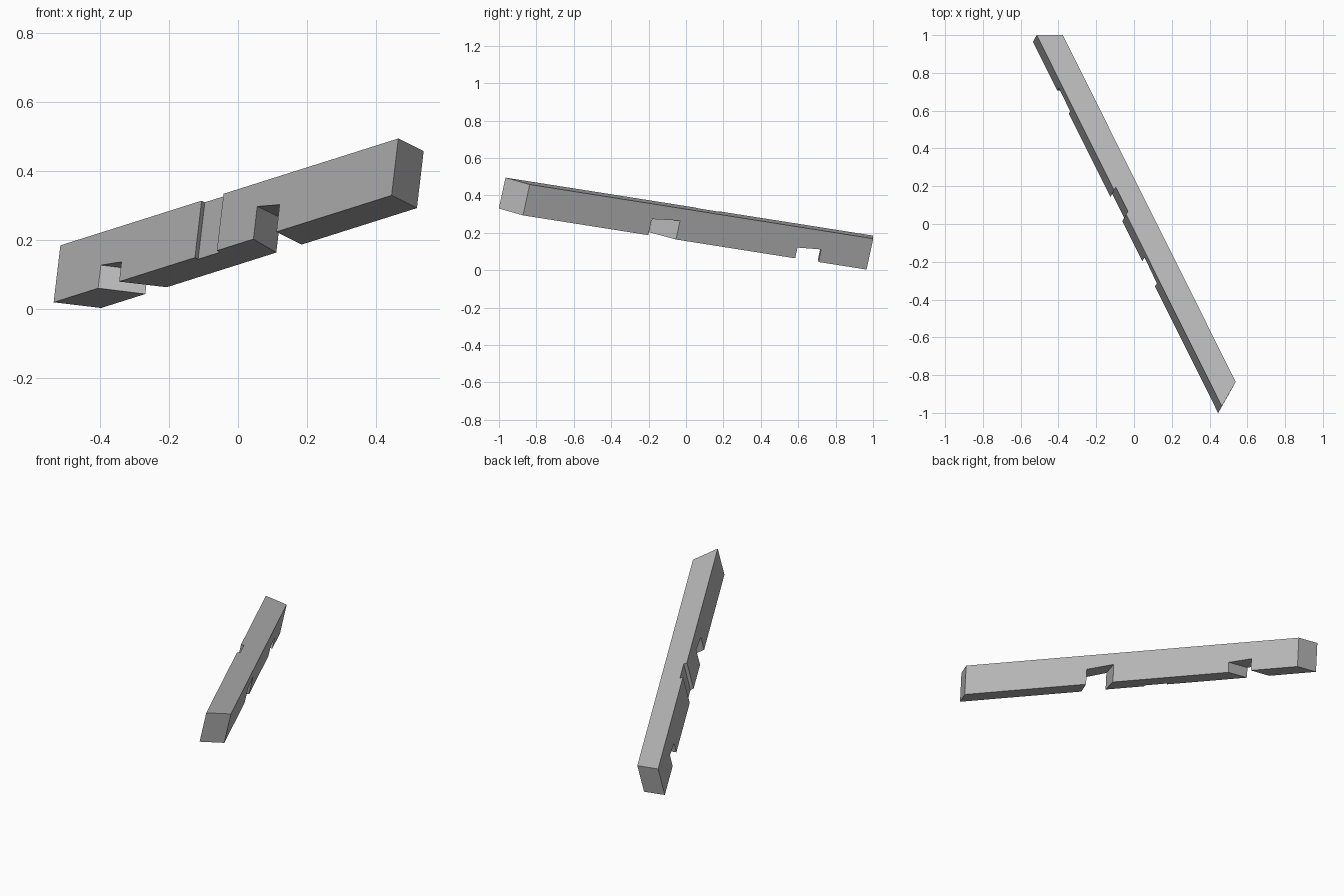
import bpy, bmesh
from mathutils import Vector

if "Cube" in bpy.data.objects:
    bpy.data.objects.remove(bpy.data.objects["Cube"])

# Beam frame: along its length, across its width, and up its height
ORIGIN = Vector((0.465, -0.965, 0.495))
ALONG = Vector((-0.98, 1.965, -0.31)).normalized()
ACROSS = Vector((0.1115, 0.052, -0.0245)).normalized()
UP = ACROSS.cross(ALONG).normalized()
if UP.z < 0:
    UP.negate()
W, H = 0.126, 0.17


def block(name, left, right, t, top, bottom):
    """Skewed box. left/right: (near, far) stations on each side;
    t: (left, right) offsets; top: 4 heights (left near/far, right near/far)."""
    stations = [(left[0], t[0]), (left[1], t[0]), (right[0], t[1]), (right[1], t[1])]
    bm = bmesh.new()
    for (s, o), hi in zip(stations, top):
        for v in (hi, bottom):
            bm.verts.new(ORIGIN + ALONG * s + ACROSS * o + UP * v)
    v = list(bm.verts)
    for f in ((0, 2, 6, 4), (1, 5, 7, 3), (0, 1, 3, 2), (4, 6, 7, 5), (0, 4, 5, 1), (2, 3, 7, 6)):
        bm.faces.new([v[i] for i in f])
    bmesh.ops.recalc_face_normals(bm, faces=bm.faces)
    mesh = bpy.data.meshes.new(name)
    bm.to_mesh(mesh)
    bm.free()
    ob = bpy.data.objects.new(name, mesh)
    bpy.context.collection.objects.link(ob)
    return ob


def notch(name, left, right, depths):
    """Cutter through the underside, extended past both side faces."""
    e = 0.03 / W
    l = [a + (a - b) * e for a, b in zip(left, right)]
    r = [b + (b - a) * e for a, b in zip(left, right)]
    return block(name, l, r, (-0.03, W + 0.03), [d - H for d in depths], -H - 0.05)


# Beam with mitred ends
beam = block("roof_beam", (0.0, 2.218), (0.087, 2.16), (0, W), [0] * 4, -H)
wood = bpy.data.materials.new("grey")
wood.diffuse_color = (0.5, 0.5, 0.5, 1)
wood.use_nodes = True
wood.node_tree.nodes["Principled BSDF"].inputs["Base Color"].default_value = wood.diffuse_color
beam.data.materials.append(wood)

# Two skewed notches below and one shallow housing on the left side
cutters = [
    notch("middle_notch_cutter", (0.756, 0.907), (0.843, 1.010), (0.08, 0.096, 0.09, 0.106)),
    notch("end_notch_cutter", (1.788, 1.926), (1.729, 1.870), (0.059, 0.069, 0.059, 0.069)),
    block("side_housing_cutter", (1.126, 1.270), (1.158, 1.302), (-0.03, 0.016), [0.05] * 4, -H - 0.05),
]
for c in cutters:
    mod = beam.modifiers.new(c.name, 'BOOLEAN')
    mod.operation = 'DIFFERENCE'
    mod.solver = 'EXACT'
    mod.object = c
    c.hide_render = True
    c.hide_set(True)
